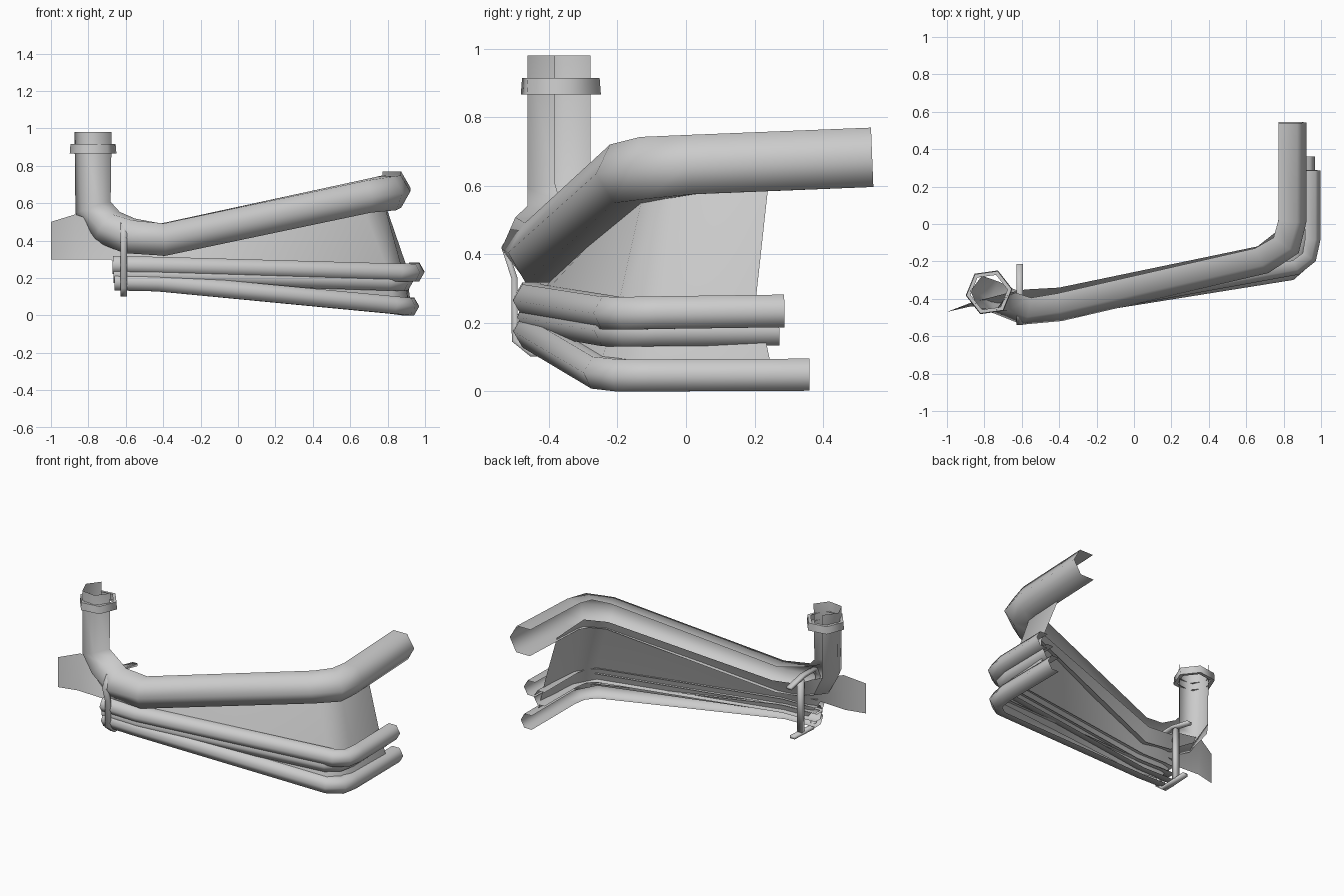
import bpy
from math import sin, cos, pi, radians
from mathutils import Vector

if "Cube" in bpy.data.objects:
    bpy.data.objects.remove(bpy.data.objects["Cube"])


def make(name, verts, faces, angle=75):
    me = bpy.data.meshes.new(name)
    me.from_pydata(verts, [], faces)
    me.update()
    ob = bpy.data.objects.new(name, me)
    bpy.context.collection.objects.link(ob)
    bpy.context.view_layer.objects.active = ob
    ob.select_set(True)
    bpy.ops.object.shade_smooth_by_angle(angle=radians(angle))
    ob.select_set(False)
    return ob


def grid_faces(rows, cols):
    return [(i * cols + j, (i + 1) * cols + j, (i + 1) * cols + j + 1, i * cols + j + 1)
            for i in range(rows - 1) for j in range(cols - 1)]


def pipe(name, path, radii, rolls=None):
    """Six-sided pipe, open ends, two hidden inner sides left off."""
    pts = [Vector(p) for p in path]
    n = len(pts)
    verts = []
    for i, p in enumerate(pts):
        d0 = (p - pts[max(i - 1, 0)]).normalized()
        d1 = (pts[min(i + 1, n - 1)] - p).normalized()
        t = (d0 + d1).normalized()
        # level runs keep their open side horizontal, the riser opens to +y
        back = Vector((0, 0, 1)).cross(t) if abs(t.z) < .6 else Vector((0, 1, 0))
        back = (back - t * back.dot(t)).normalized()
        side = t.cross(back)
        r = radii[i] if isinstance(radii, list) else radii
        roll = rolls[i] if rolls else 0
        for k in range(-2, 3):
            a = radians(60 * k + roll)
            verts.append(p - back * cos(a) * r + side * sin(a) * r)
    return make(name, verts, grid_faces(n, 5))


# Main pipe with upright riser
pipe("main_pipe",
     [(-.775, -.37, .98), (-.775, -.37, .575), (-.70, -.385, .475), (-.58, -.435, .425),
      (-.4, -.42, .405), (.68, -.17, .635), (.795, -.095, .652), (.822, .02, .662), (.822, .543, .683)],
     [.1, .1, .105, .105, .1, .1, .105, .1, .1],
     [-37, -37, -20, -5, 0, 0, 0, 0, 0])

# Three small lower pipes
pipe("upper_small_pipe",
     [(-.67, -.45, .27), (-.42, -.45, .265), (.86, -.22, .229), (.925, -.17, .228),
      (.942, -.08, .23), (.942, .287, .235)], .055)
pipe("middle_small_pipe",
     [(-.665, -.44, .22), (-.42, -.44, .217), (.80, -.22, .178), (.865, -.17, .177),
      (.882, -.08, .178), (.882, .272, .18)], .053)
pipe("lower_small_pipe",
     [(-.66, -.45, .18), (-.43, -.45, .175), (.83, -.25, .055), (.90, -.19, .047),
      (.915, -.1, .047), (.915, .36, .049)], .054)

# Collar around the riser
cv = []
for r, z in ((.1, .868), (.126, .866), (.122, .915), (.1, .915)):
    for k in range(6):
        a = k * pi / 3 + radians(8)
        cv.append((-.775 + r * cos(a), -.365 + r * sin(a), z))
cf = [(i * 6 + k, i * 6 + (k + 1) % 6, (i + 1) * 6 + (k + 1) % 6, (i + 1) * 6 + k)
      for i in range(3) for k in range(6)]
make("riser_collar", cv, cf)

# Backing panel behind the pipes: bottom, middle and top point of each column
columns = [
    ((-1, -.47, .3), (-1, -.47, .4), (-1, -.47, .5)),
    ((-.87, -.44, .3), (-.87, -.43, .42), (-.87, -.42, .54)),
    ((-.68, -.45, .3), (-.68, -.42, .37), (-.68, -.37, .48)),
    ((-.58, -.46, .17), (-.58, -.43, .27), (-.58, -.35, .43)),
    ((-.4, -.46, .15), (-.4, -.43, .27), (-.4, -.34, .41)),
    ((.83, -.25, .08), (.80, -.2, .24), (.66, -.12, .6)),
    ((.91, -.1, .08), (.88, -.08, .24), (.775, -.03, .62)),
    ((.92, .245, .09), (.895, .205, .28), (.785, .24, .60)),
]
make("backing_panel", [v for c in columns for v in c], grid_faces(len(columns), 3))


# Bent strap and rear post holding the pipes
def strip(name, path, thick):
    ob = make(name, [(x, y, z) for y, z in path for x in (-.628, -.593)],
              grid_faces(len(path), 2), 30)
    mod = ob.modifiers.new("thickness", 'SOLIDIFY')
    mod.thickness = thick
    mod.offset = 0


strip("pipe_strap", [(-.215, .46), (-.36, .49), (-.485, .49), (-.53, .42), (-.5, .33),
                     (-.5, .15), (-.45, .11), (-.25, .12)], .018)
strip("strap_post", [(-.34, .12), (-.34, .47)], .03)
